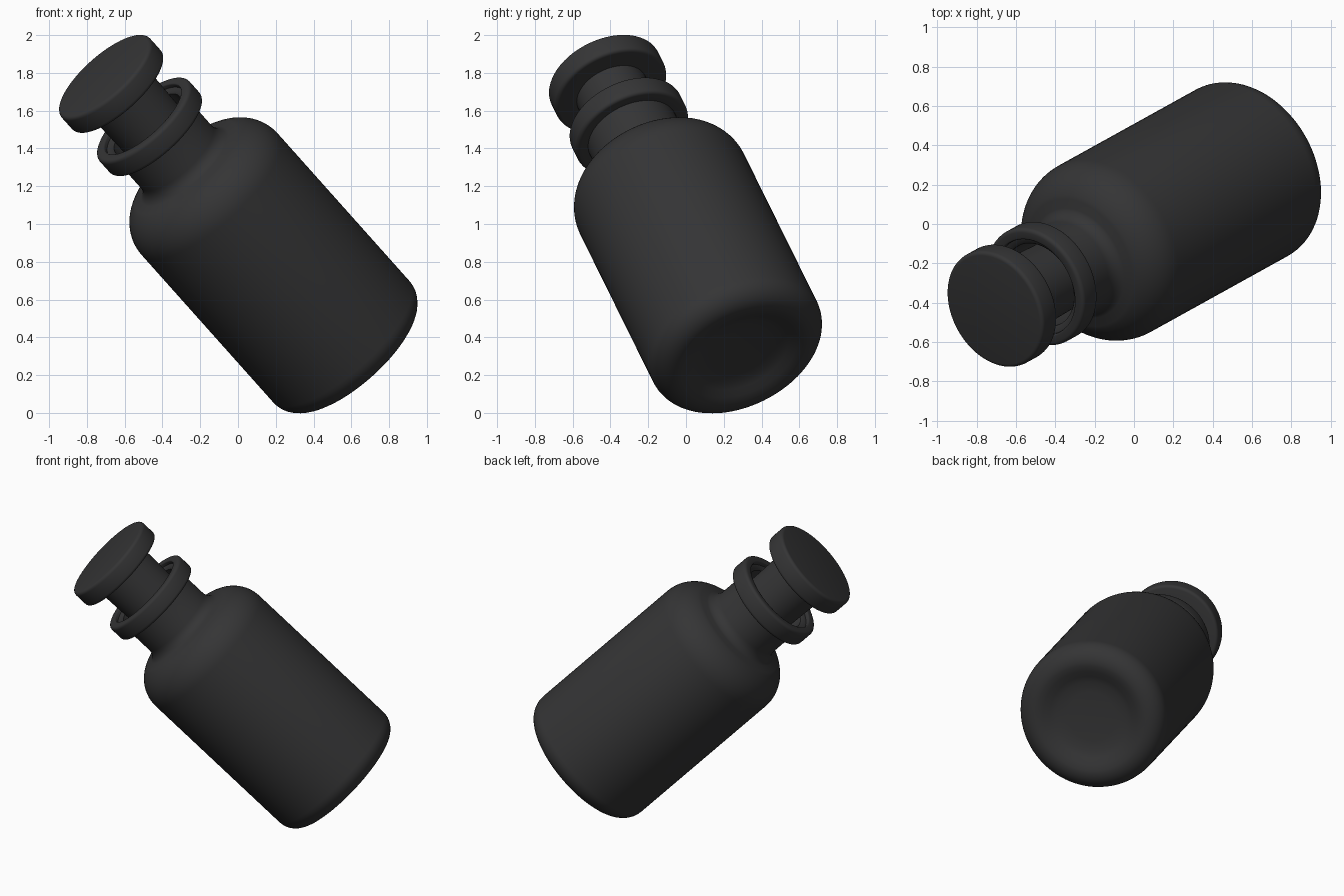
import bpy, bmesh, math
from mathutils import Vector, Matrix

if "Cube" in bpy.data.objects:
    bpy.data.objects.remove(bpy.data.objects["Cube"])

# Tilted bottle axis and base position
AXIS = Vector((-0.625, -0.346, 0.700)).normalized()
BASE = Vector((0.622, 0.301, 0.293))
TILT = Matrix.Translation(BASE) @ AXIS.to_track_quat('Z', 'Y').to_matrix().to_4x4()

dark = bpy.data.materials.new("dark_glass")
dark.diffuse_color = (0.035, 0.035, 0.036, 1)
dark.use_nodes = True
dark.node_tree.nodes["Principled BSDF"].inputs["Base Color"].default_value = dark.diffuse_color


def arc(r, z, rad, a0, a1, n=8):
    """Points of a rounded corner in the (radius, height) plane, degrees."""
    return [(r + rad * math.cos(math.radians(a0 + (a1 - a0) * i / n)),
             z + rad * math.sin(math.radians(a0 + (a1 - a0) * i / n)))
            for i in range(n + 1)]


def lathe(name, profile, steps=96):
    """Spin a profile round the bottle axis."""
    bm = bmesh.new()
    vs = [bm.verts.new((r, 0, z)) for r, z in profile]
    es = [bm.edges.new(p) for p in zip(vs, vs[1:])]
    bmesh.ops.spin(bm, geom=vs + es, cent=(0, 0, 0), axis=(0, 0, 1),
                   angle=2 * math.pi, steps=steps, use_duplicate=False)
    bmesh.ops.remove_doubles(bm, verts=bm.verts, dist=0.0003)
    bmesh.ops.recalc_face_normals(bm, faces=bm.faces)
    bm.transform(TILT)
    me = bpy.data.meshes.new(name)
    bm.to_mesh(me)
    bm.free()
    me.materials.append(dark)
    ob = bpy.data.objects.new(name, me)
    bpy.context.collection.objects.link(ob)
    bpy.ops.object.select_all(action='DESELECT')
    ob.select_set(True)
    bpy.context.view_layer.objects.active = ob
    bpy.ops.object.shade_smooth_by_angle(angle=math.radians(35))
    return ob


# Hollow bottle: dished base, body, shoulder, neck, rim collar, inner wall
body = [(0, 0.055), (0.16, 0.053), (0.23, 0.047)]
body += [(0.27, 0.032), (0.31, 0.012)]
body += arc(0.363, 0.12, 0.12, -97, 0, 10)
body += arc(0.263, 1.235, 0.22, 0, 68, 12)
body += arc(0.325, 1.515, 0.075, 248, 180, 6)
body += [(0.25, 1.69)]
body += arc(0.298, 1.705, 0.02, -90, 0, 4)
body += arc(0.298, 1.785, 0.02, 0, 90, 4)
body += arc(0.268, 1.797, 0.008, 90, 180, 3)
body += [(0.26, 1.78), (0.235, 1.775), (0.225, 1.765), (0.225, 1.46)]
body += arc(0.263, 1.235, 0.18, 80, 0, 8)
body += arc(0.363, 0.16, 0.08, 0, -90, 6)
body += [(0.2, 0.10), (0, 0.10)]
lathe("bottle", body)

# Stopper: disc cap with a stem reaching into the neck
stopper = [(0, 1.50), (0.175, 1.50), (0.185, 1.51), (0.197, 2.008)]
stopper += arc(0.294, 2.028, 0.02, -90, 0, 4)
stopper += arc(0.294, 2.112, 0.02, 0, 90, 4)
stopper += [(0, 2.132)]
lathe("stopper", stopper)
